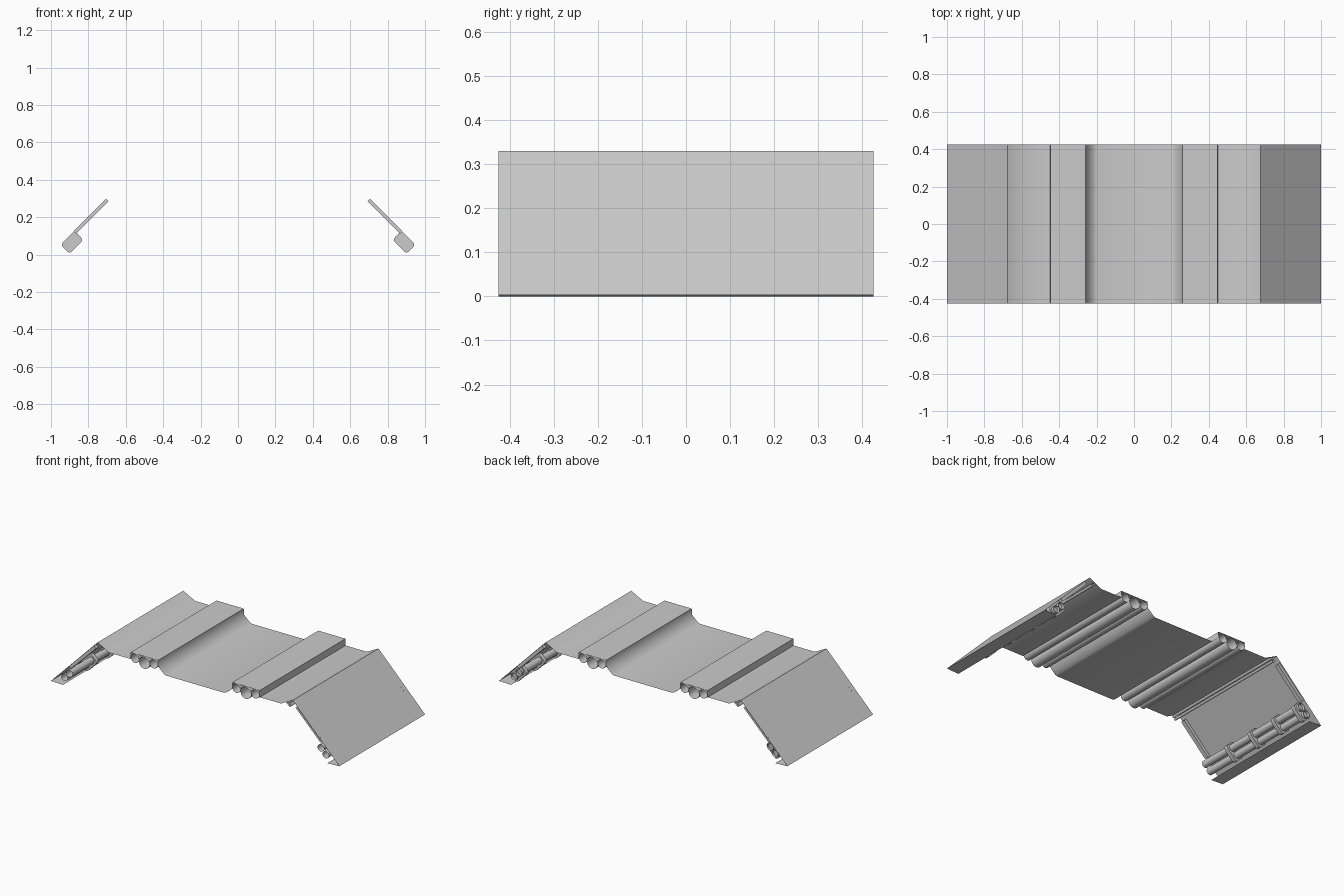
import bpy, bmesh, math
from mathutils import Matrix, Vector

if "Cube" in bpy.data.objects:
    bpy.data.objects.remove(bpy.data.objects["Cube"])

HALF = 0.425  # half depth along y


def finish(bm, name, angle=50, smooth=True):
    me = bpy.data.meshes.new(name)
    bm.to_mesh(me)
    bm.free()
    ob = bpy.data.objects.new(name, me)
    bpy.context.collection.objects.link(ob)
    if smooth:
        bpy.ops.object.select_all(action='DESELECT')
        ob.select_set(True)
        bpy.context.view_layer.objects.active = ob
        bpy.ops.object.shade_smooth_by_angle(angle=math.radians(angle))
    return ob


def tube(name, x, z, r, y0=-HALF, y1=HALF, sides=24):
    # open-ended thin tube along y
    bm = bmesh.new()
    rings = [[bm.verts.new((x + r * math.cos(a), y, z + r * math.sin(a)))
              for a in (2 * math.pi * i / sides for i in range(sides))]
             for y in (y0, y1)]
    for i in range(sides):
        j = (i + 1) % sides
        bm.faces.new((rings[0][i], rings[1][i], rings[1][j], rings[0][j]))
    return finish(bm, name)


def box(name, centre, size, tilt, bevel=0.0):
    # box turned about y, with rounded lengthwise edges
    bm = bmesh.new()
    bmesh.ops.create_cube(bm, size=1.0)
    bmesh.ops.scale(bm, vec=size, verts=bm.verts)
    if bevel:
        edges = [e for e in bm.edges
                 if abs(e.verts[0].co.y - e.verts[1].co.y) > 1e-5]
        bmesh.ops.bevel(bm, geom=edges, offset=bevel, segments=4,
                        profile=0.5, affect='EDGES')
    bmesh.ops.transform(bm, verts=bm.verts, matrix=Matrix.Translation(centre)
                        @ Matrix.Rotation(tilt, 4, 'Y'))
    return finish(bm, name, 35)


# folded roof sheet: half profile mirrored, then swept along y
half = [(0.2, 0.25), (0.215, 0.255), (0.255, 0.292), (0.258, 0.33),
        (0.447, 0.33), (0.449, 0.288), (0.595, 0.288), (0.677, 0.33),
        (1.0, 0.003), (0.917, 0.0)]
profile = [(-x, z) for x, z in reversed(half)] + half
bm = bmesh.new()
rows = [[bm.verts.new((x, y, z)) for x, z in profile] for y in (-HALF, HALF)]
for i in range(len(profile) - 1):
    bm.faces.new((rows[0][i], rows[0][i + 1], rows[1][i + 1], rows[1][i]))
finish(bm, "roof_sheet")

for s, side in ((-1, "left"), (1, "right")):
    # pipe bundle beneath each raised channel
    for i, (dx, z, r) in enumerate(((-0.065, 0.299, 0.027),
                                    (0.0, 0.288, 0.036),
                                    (0.065, 0.299, 0.027))):
        tube(f"{side}_channel_pipe_{i}", s * (0.352 + dx), z, r)

    # thin rods under the ridge
    for i, (x, z) in enumerate(((0.642, 0.303), (0.655, 0.291))):
        tube(f"{side}_ridge_rod_{i}", s * x, z, 0.008, sides=12)

    # pair of pipes along the eave, running down the slope
    d = 0.024 / math.sqrt(2)
    for i, k in enumerate((-1, 1)):
        tube(f"{side}_eave_pipe_{i}", s * (0.888 + k * d), 0.066 - k * d,
             0.022, -HALF, 0.41)

    # rounded clamps around the eave pipes
    tilt = s * math.radians(45)
    for i, y in enumerate((-0.2, 0.0, 0.2, 0.38)):
        box(f"{side}_eave_clamp_{i}", Vector((s * 0.888, y, 0.066)),
            (0.106, 0.025, 0.068), tilt, 0.018)

    # slope ribs at both ends
    for i, y in enumerate((-0.405, 0.405)):
        box(f"{side}_slope_rib_{i}", Vector((s * 0.786, y, 0.205)),
            (0.245, 0.025, 0.02), tilt)
